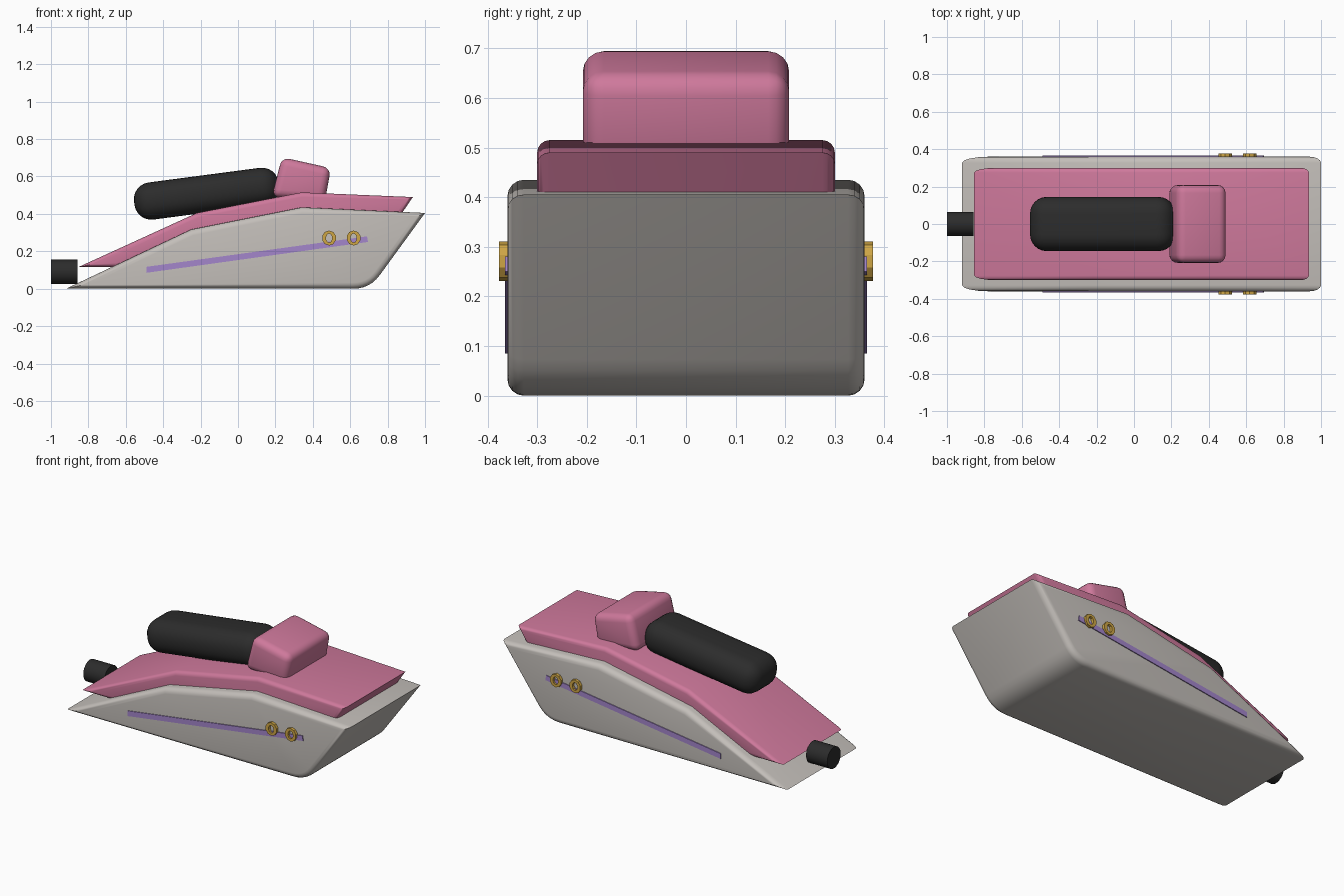
import bpy, bmesh, math
from mathutils import Matrix, Vector

cube = bpy.data.objects.get("Cube")
if cube:
    bpy.data.objects.remove(cube, do_unlink=True)


def material(name, rgb):
    m = bpy.data.materials.new(name)
    m.use_nodes = True
    m.diffuse_color = (*rgb, 1)
    bsdf = next(n for n in m.node_tree.nodes if n.type == 'BSDF_PRINCIPLED')
    bsdf.inputs["Base Color"].default_value = (*rgb, 1)
    return m


GREY = material("warm grey", (0.55, 0.52, 0.49))
PINK = material("rose pink", (0.62, 0.19, 0.33))
BLACK = material("matte black", (0.025, 0.025, 0.025))
PURPLE = material("lilac", (0.37, 0.24, 0.60))
GOLD = material("gold", (0.62, 0.38, 0.06))


def finish(bm, name, mat, smooth=35):
    bmesh.ops.recalc_face_normals(bm, faces=bm.faces)
    mesh = bpy.data.meshes.new(name)
    bm.to_mesh(mesh)
    bm.free()
    mesh.materials.append(mat)
    ob = bpy.data.objects.new(name, mesh)
    bpy.context.collection.objects.link(ob)
    if smooth:
        bpy.ops.object.select_all(action='DESELECT')
        bpy.context.view_layer.objects.active = ob
        ob.select_set(True)
        bpy.ops.object.shade_smooth_by_angle(angle=math.radians(smooth))
    return ob


def prism(name, profile, y0, y1, mat, bevel=0, all_edges=False, segments=4):
    """Extrude an x-z profile from y0 to y1, rounding the side rims or all edges."""
    bm = bmesh.new()
    a = bm.faces.new([bm.verts.new((x, y0, z)) for x, z in profile])
    moved = bmesh.ops.extrude_face_region(bm, geom=[a], use_keep_orig=True)["geom"]
    bmesh.ops.translate(bm, verts=[v for v in moved if isinstance(v, bmesh.types.BMVert)],
                        vec=(0, y1 - y0, 0))
    bmesh.ops.recalc_face_normals(bm, faces=bm.faces)
    if bevel:
        edges = [e for e in bm.edges
                 if all_edges or abs(e.verts[0].co.y - e.verts[1].co.y) < 1e-5]
        bmesh.ops.bevel(bm, geom=edges, offset=bevel, segments=segments, profile=0.5,
                        affect='EDGES', clamp_overlap=False)
    return finish(bm, name, mat)


def corner(p, a, b, r, steps=6):
    """Points of a rounded corner at p, between directions to a and b."""
    p, a, b = Vector(p), Vector(a), Vector(b)
    s, e = p + (a - p).normalized() * r, p + (b - p).normalized() * r
    return [tuple(s.lerp(p, t).lerp(p.lerp(e, t), t))
            for t in (i / steps for i in range(steps + 1))]


# Wedge-shaped hull with a rounded heel
tip, heel, tail = (-0.92, 0.0), (0.705, 0.0), (1.0, 0.405)
hull = [tip] + corner(heel, tip, tail, 0.09) + [tail, (0.34, 0.435), (-0.25, 0.317)]
prism("hull", hull, -0.36, 0.36, GREY, 0.033)

# Pink upper shell and the box on top of it
shell = [(-0.855, 0.115), (-0.63, 0.115), (-0.2, 0.25), (0.86, 0.38),
         (0.935, 0.49), (0.34, 0.515), (-0.22, 0.405)]
prism("upper_shell", shell, -0.3, 0.3, PINK, 0.025)
box = [(0.18, 0.49), (0.465, 0.47), (0.497, 0.645), (0.235, 0.703)]
prism("top_box", box, -0.208, 0.208, PINK, 0.042, True)

# Rounded black tank, tilted up towards the box
bm = bmesh.new()
bmesh.ops.create_cube(bm, size=1, matrix=Matrix.Diagonal((0.78, 0.29, 0.2, 1)))
bmesh.ops.bevel(bm, geom=bm.edges[:], offset=0.09, segments=6, profile=0.5,
                affect='EDGES', clamp_overlap=False)
tank = finish(bm, "tank", BLACK)
tank.location = (-0.168, 0, 0.508)
tank.rotation_euler.y = math.radians(-7.5)

# Nozzle ahead of the tip
bm = bmesh.new()
bmesh.ops.create_cone(bm, cap_ends=True, segments=32, radius1=0.065, radius2=0.065, depth=0.143)
nozzle = finish(bm, "nozzle", BLACK)
nozzle.rotation_euler.y = math.pi / 2
nozzle.location = (-0.9285, 0, 0.09)


def ring(name, x, z, y0, y1, sides=10):
    """Flat oval ring whose axis lies along y."""
    bm = bmesh.new()
    loops = []
    for w, h, y in ((0.038, 0.04, y0), (0.038, 0.04, y1), (0.017, 0.024, y1), (0.017, 0.024, y0)):
        loops.append([bm.verts.new((x + w * math.cos(t), y, z + h * math.sin(t)))
                      for t in (2 * math.pi * (i + 0.5) / sides for i in range(sides))])
    for k in range(4):
        p, q = loops[k], loops[(k + 1) % 4]
        for i in range(sides):
            j = (i + 1) % sides
            bm.faces.new((p[i], p[j], q[j], q[i]))
    finish(bm, name, GOLD, 0)


# Side stripes and pairs of gold rings
stripe = [(-0.49, 0.085), (0.695, 0.25), (0.69, 0.28), (-0.49, 0.117)]
for side, s in (("left", 1), ("right", -1)):
    plate = (0.356, 0.365) if s > 0 else (-0.365, -0.356)
    prism(f"stripe_{side}", stripe, *plate, PURPLE)
    for n, x in (("front", 0.487), ("rear", 0.618)):
        ring(f"ring_{n}_{side}", x, 0.271, s * 0.35, s * 0.377)
